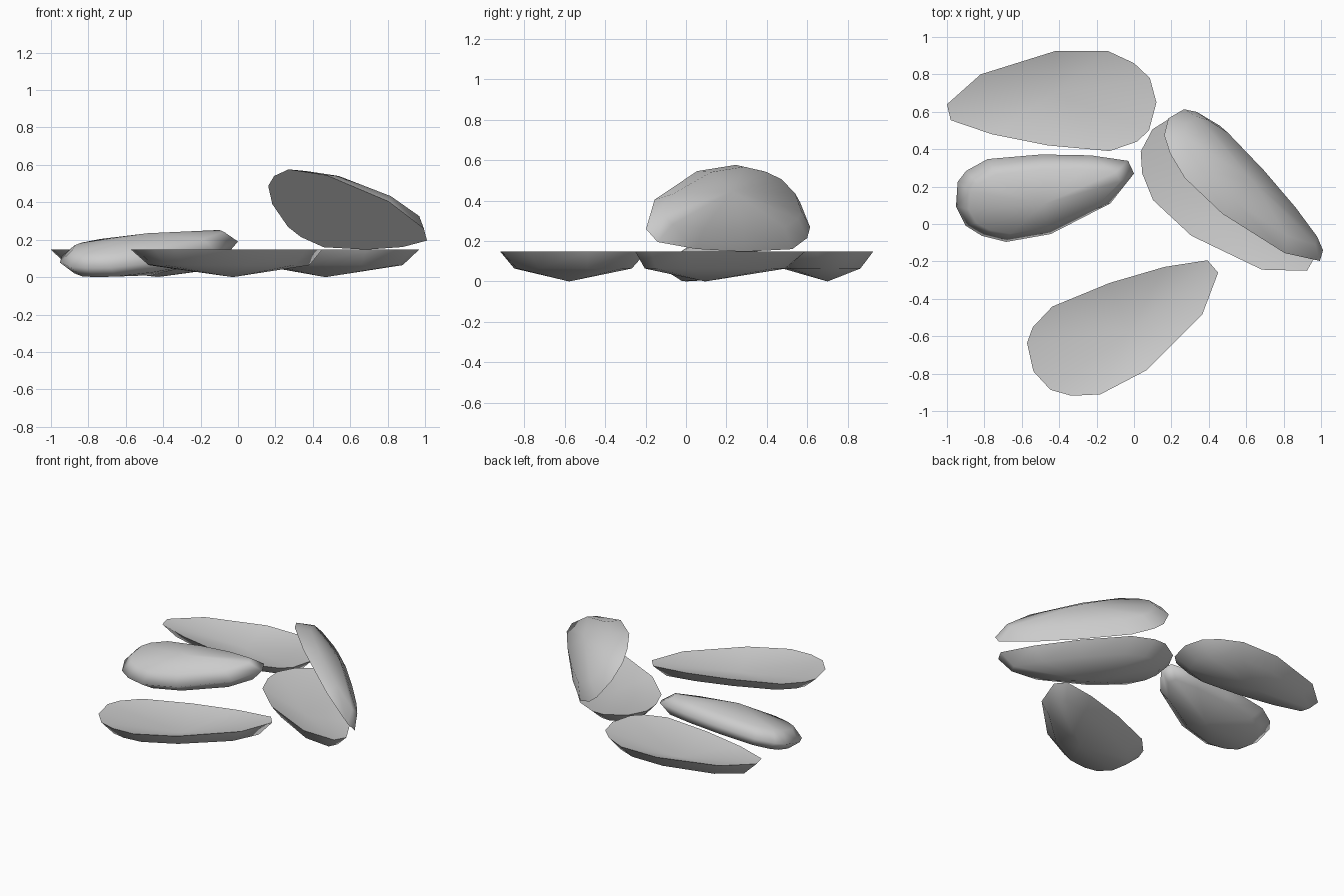
import bpy
import bmesh
from math import radians
from mathutils import Matrix, Vector

if "Cube" in bpy.data.objects:
    bpy.data.objects.remove(bpy.data.objects["Cube"], do_unlink=True)

# One grey for every shell
GREY = (0.6, 0.6, 0.6, 1)
mat = bpy.data.materials.new("shell grey")
mat.use_nodes = True
mat.diffuse_color = GREY
mat.node_tree.nodes["Principled BSDF"].inputs["Base Color"].default_value = GREY

# Rim outline of one valve, starting at the narrow tip
RIM = [(0, 0), (.18, .16), (.58, .285), (.86, .285), (1.0, .22), (1.085, .14), (1.12, .01),
       (1.08, -.14), (1.015, -.20), (.87, -.25), (.54, -.22), (.24, -.16), (.02, -.085)]
CROWN = Vector((.57, .06, 0))
DEPTH, SHOULDER = .147, .083


def add_valve(bm, side, dish):
    """Rim, shoulder ring and crown; side is -1 for down, 1 for up; dish None leaves it open."""
    rim = [bm.verts.new((x, y, 0)) for x, y in RIM]
    ring = []
    for v in rim:
        d = v.co - CROWN
        ring.append(bm.verts.new(CROWN + Vector((d.x * .85, d.y * .72, side * SHOULDER))))
    crown = bm.verts.new(CROWN + Vector((0, 0, side * DEPTH)))
    if dish is not None:
        hollow = bm.verts.new(CROWN + Vector((0, 0, side * dish)))
    for i in range(len(rim)):
        j = (i + 1) % len(rim)
        bm.faces.new((rim[i], rim[j], ring[j], ring[i]))
        bm.faces.new((ring[i], ring[j], crown))
        if dish is not None:
            bm.faces.new((rim[j], rim[i], hollow))


def make_shell(name, matrix, sides=(-1,), dish=.08, angle=60):
    bm = bmesh.new()
    for side in sides:
        add_valve(bm, side, dish)
    bmesh.ops.remove_doubles(bm, verts=bm.verts[:], dist=.0001)
    bmesh.ops.transform(bm, matrix=matrix, verts=bm.verts[:])
    bmesh.ops.recalc_face_normals(bm, faces=bm.faces[:])
    mesh = bpy.data.meshes.new(name)
    bm.to_mesh(mesh)
    bm.free()
    mesh.materials.append(mat)
    obj = bpy.data.objects.new(name, mesh)
    bpy.context.collection.objects.link(obj)
    bpy.ops.object.select_all(action="DESELECT")
    obj.select_set(True)
    bpy.context.view_layer.objects.active = obj
    bpy.ops.object.shade_smooth_by_angle(angle=radians(angle))


def place(x, y, z, turn):
    return Matrix.Translation((x, y, z)) @ Matrix.Rotation(radians(turn), 4, "Z")


# Three half shells lying on their backs
open_base = place(.925, -.25, DEPTH, 137)
make_shell("back_half_shell", place(-1, .64, DEPTH, 0))
make_shell("front_half_shell", place(.45, -.26, DEPTH, 207.6))
make_shell("open_shell_base", open_base)

# Raised lid, swung up about the straight side of the open shell and slightly turned
pivot = open_base @ Vector((*RIM[10], 0))
swing = Matrix.Rotation(radians(52), 4, Vector((-.629, .777, 0)))
lid = (place(pivot.x + .005, pivot.y + .005, pivot.z, 2.5) @ swing
       @ Matrix.Translation(-pivot) @ open_base @ Matrix.Diagonal((1, 1, .87, 1)))
make_shell("open_shell_lid", lid, sides=(1,), dish=0)

# Smaller closed shell, leaning on one side
lean = (Matrix.Rotation(radians(6.5), 4, "Y") @ Matrix.Rotation(radians(-13), 4, "X")
        @ Matrix.Diagonal((.87, .87, .79, 1)))
make_shell("closed_shell", place(0, .27, .19, 190) @ lean, sides=(-1, 1), dish=None, angle=180)
